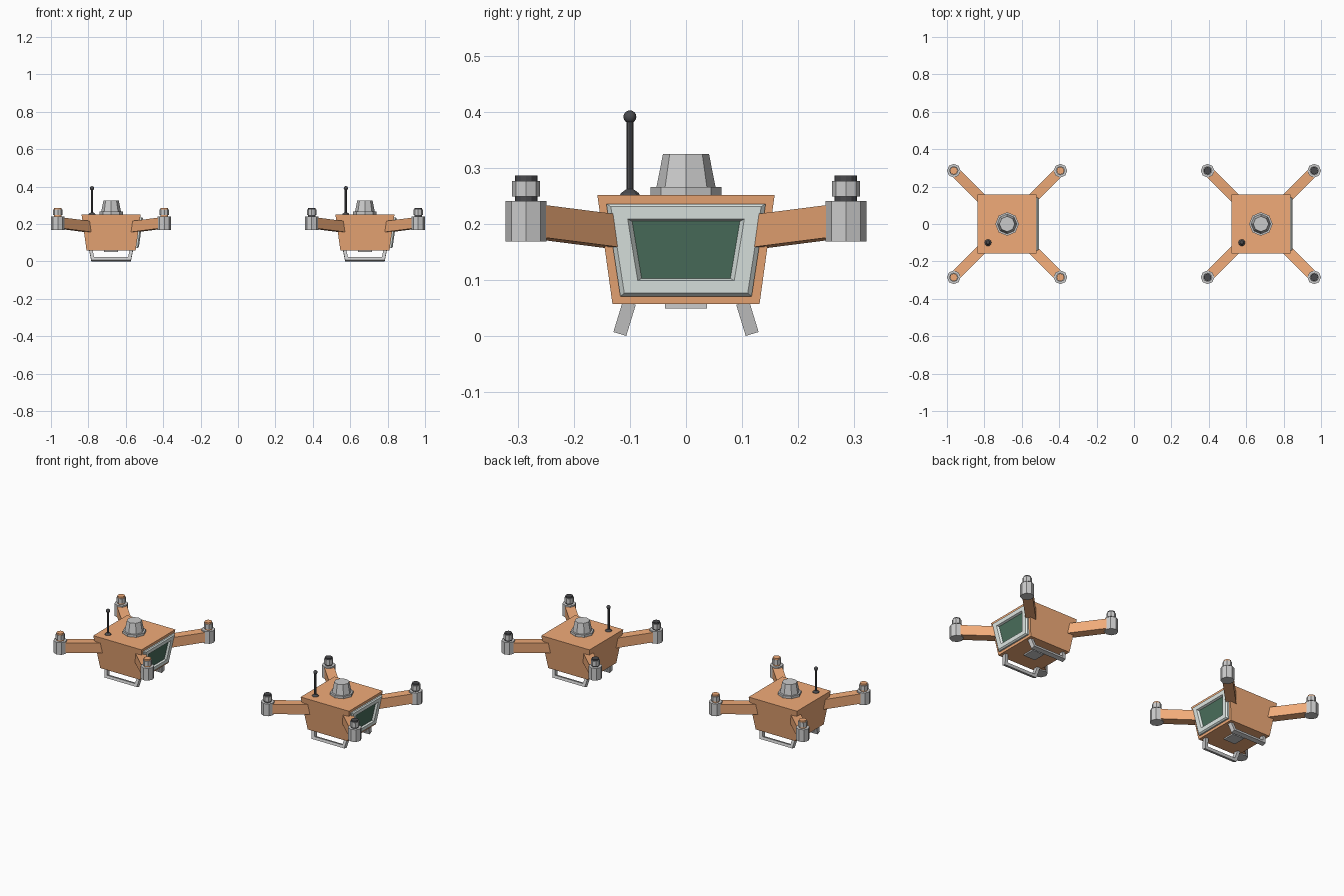
import bpy, bmesh
from math import cos, sin, pi, radians
from mathutils import Vector

if "Cube" in bpy.data.objects:
    bpy.data.objects.remove(bpy.data.objects["Cube"])


def material(name, rgb):
    m = bpy.data.materials.new(name)
    m.diffuse_color = (*rgb, 1)
    m.use_nodes = True
    m.node_tree.nodes["Principled BSDF"].inputs["Base Color"].default_value = m.diffuse_color
    return m


ORANGE = material("orange_paint", (0.88, 0.41, 0.19))
BLACK = material("black_plastic", (0.07, 0.07, 0.075))
PALE = material("pale_trim", (0.76, 0.83, 0.80))
GREEN = material("dark_glass", (0.07, 0.16, 0.11))


def loft(name, rings, origin, mat=None, caps=(True, True), smooth=False):
    """Skin a list of equal-length point rings, with optional end caps."""
    bm = bmesh.new()
    vs = [[bm.verts.new(p) for p in r] for r in rings]
    n = len(rings[0])
    for a, b in zip(vs, vs[1:]):
        for i in range(n):
            j = (i + 1) % n
            bm.faces.new((a[i], a[j], b[j], b[i]))
    if caps[0]:
        bm.faces.new(vs[0][::-1])
    if caps[1]:
        bm.faces.new(vs[-1])
    bmesh.ops.recalc_face_normals(bm, faces=bm.faces)
    me = bpy.data.meshes.new(name)
    bm.to_mesh(me)
    bm.free()
    ob = bpy.data.objects.new(name, me)
    ob.location = origin
    bpy.context.collection.objects.link(ob)
    if mat:
        me.materials.append(mat)
    if smooth:
        me.polygons.foreach_set("use_smooth", [True] * len(me.polygons))
    return ob


def turned(name, profile, origin, x=0, y=0, sides=8, mat=None, smooth=False):
    """Low-sided turned part from (radius, z) pairs."""
    rings = [[(x + r * cos(2 * pi * i / sides), y + r * sin(2 * pi * i / sides), z)
              for i in range(sides)] for r, z in profile]
    return loft(name, rings, origin, mat, smooth=smooth)


def square(h, z):
    return [(-h, -h, z), (h, -h, z), (h, h, z), (-h, h, z)]


def side_ring(top, ztop, bot, zbot, off):
    """Trapezoid lying parallel to the sloping +x wall of the body."""
    def wall(z):
        return 0.131 + 0.138 * (z - 0.057) + off
    return [(wall(zbot), -bot, zbot), (wall(zbot), bot, zbot),
            (wall(ztop), top, ztop), (wall(ztop), -top, ztop)]


def drone(cx, cap_mat):
    o = (cx, 0, 0)
    # tapered body and belly plate
    loft("body", [square(0.131, 0.057), square(0.158, 0.252)], o, ORANGE)
    loft("belly_plate", [square(0.037, 0.049), square(0.037, 0.06)], o)

    # screen surround and recessed glass
    recess = side_ring(0.096, 0.205, 0.079, 0.103, 0.004)
    loft("screen_frame", [side_ring(0.142, 0.236, 0.117, 0.071, -0.002),
                          side_ring(0.142, 0.236, 0.117, 0.071, 0.008),
                          side_ring(0.134, 0.231, 0.110, 0.077, 0.015),
                          side_ring(0.104, 0.209, 0.086, 0.099, 0.015),
                          recess], o, PALE, (True, False))
    loft("screen", [side_ring(0.096, 0.205, 0.079, 0.103, 0.0), recess], o, GREEN)

    # sensor dome on the lid
    turned("dome_base", [(0.063, 0.25), (0.063, 0.266)], o)
    turned("dome", [(0.053, 0.264), (0.041, 0.325)], o)

    # antenna
    turned("antenna_rod", [(0.019, 0.25), (0.017, 0.255), (0.0065, 0.262), (0.0065, 0.385)],
           o, -0.102, -0.1, 10, BLACK)
    turned("antenna_tip", [(max(0.0115 * sin(pi * k / 8), 0.0005), 0.391 - 0.0115 * cos(pi * k / 8))
                           for k in range(9)], o, -0.102, -0.1, 12, BLACK, True)

    # arms and motors at the four corners
    for sx in (-1, 1):
        for sy in (-1, 1):
            along = Vector((sx, sy, 0))
            across = Vector((-sy, sx, 0)).normalized() * 0.027
            rings = []
            for d, z in ((0.1, 0.183), (0.28, 0.206)):
                c = along * d + Vector((0, 0, z))
                up = Vector((0, 0, 0.029))
                rings.append([c - across - up, c + across - up, c + across + up, c - across + up])
            loft("arm", rings, o, ORANGE)
            mx, my = sx * 0.285, sy * 0.285
            turned("motor", [(0.0365, 0.169), (0.0365, 0.241)], o, mx, my)
            turned("motor_collar", [(0.025, 0.249), (0.025, 0.277)], o, mx, my)
            turned("motor_shaft", [(0.02, 0.235), (0.02, 0.286)], o, mx, my, 12, cap_mat)

    # landing skids: splayed U frames
    tilt = radians(17)
    u = [(-0.117, 0), (-0.106, 0.058), (0.106, 0.058), (0.117, 0),
         (0.099, 0), (0.091, 0.042), (-0.091, 0.042), (-0.099, 0)]
    for s in (-1, 1):
        rings = [[(x, s * (0.101 + l * sin(tilt) + t * cos(tilt)),
                   0.0595 - l * cos(tilt) + t * sin(tilt)) for x, l in u]
                 for t in (-0.012, 0.012)]
        loft("landing_skid", rings, o)


drone(-0.6785, ORANGE)
drone(0.6785, BLACK)
